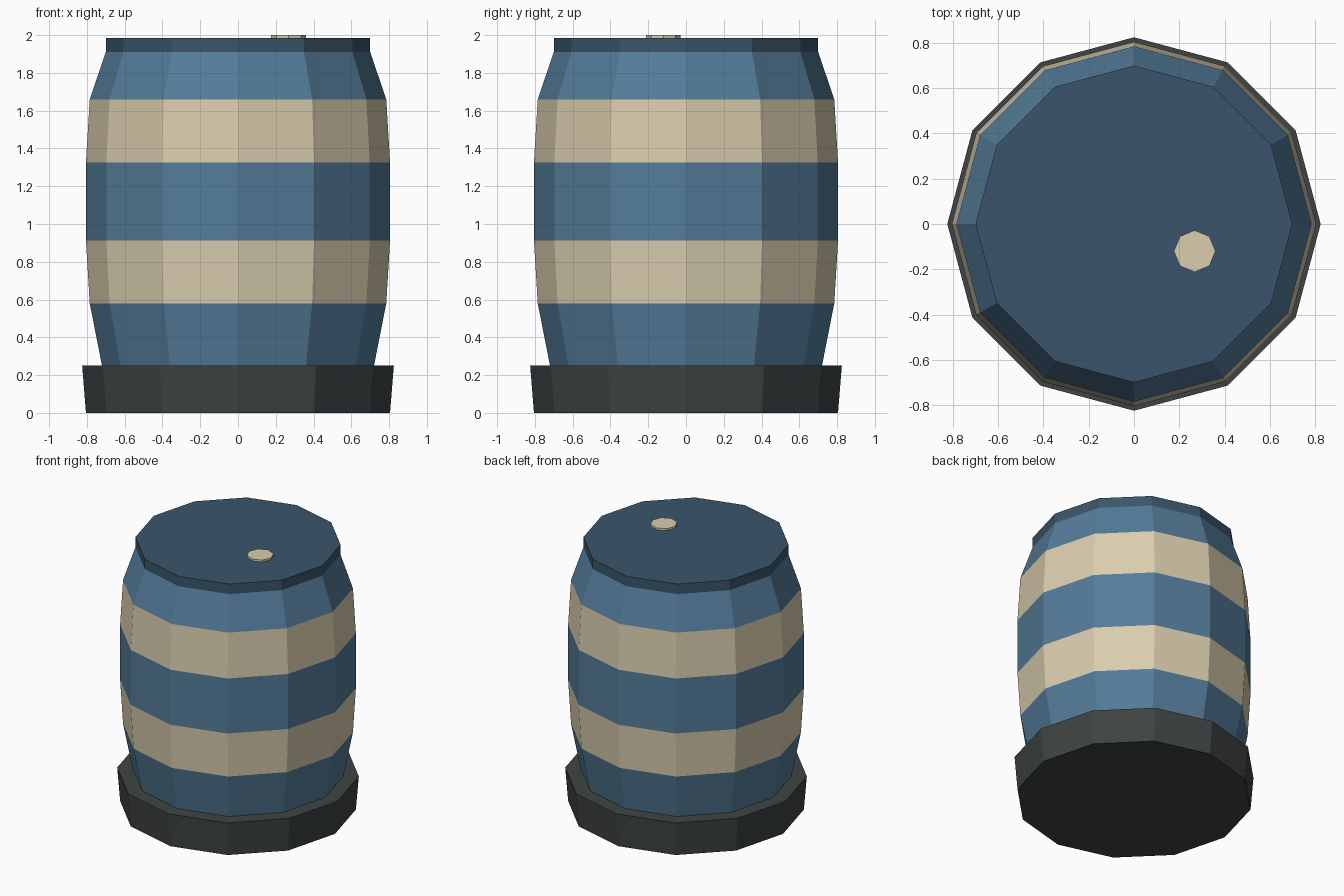
import bpy
import math

cube = bpy.data.objects.get("Cube")
if cube:
    bpy.data.objects.remove(cube, do_unlink=True)


def make_material(name, srgb):
    colour = [((c / 255 + 0.055) / 1.055) ** 2.4 for c in srgb] + [1]
    mat = bpy.data.materials.new(name)
    mat.use_nodes = True
    mat.diffuse_color = colour
    mat.node_tree.nodes["Principled BSDF"].inputs["Base Color"].default_value = colour
    return mat


BLUE = make_material("barrel blue", (84, 124, 154))
NAVY = make_material("lid dark blue", (58, 85, 107))
CREAM = make_material("stripe cream", (218, 205, 174))
GREY = make_material("base dark grey", (62, 68, 67))


def lathe(name, profile, materials, sides=12, centre=(0, 0), cap_bottom=False, cap_top=False):
    """Spin (radius, z) points into flat-sided rings; materials cycle by ring."""
    verts, faces, slots = [], [], []
    for radius, z in profile:
        for i in range(sides):
            a = math.tau * i / sides
            verts.append((centre[0] + radius * math.cos(a),
                          centre[1] + radius * math.sin(a), z))
    for ring in range(len(profile) - 1):
        for i in range(sides):
            j = (i + 1) % sides
            low, high = ring * sides, (ring + 1) * sides
            faces.append((low + i, low + j, high + j, high + i))
            slots.append(ring % len(materials))
    if cap_bottom:
        faces.append(tuple(reversed(range(sides))))
        slots.append(0)
    if cap_top:
        last = (len(profile) - 1) * sides
        faces.append(tuple(range(last, last + sides)))
        slots.append(0)
    mesh = bpy.data.meshes.new(name)
    mesh.from_pydata(verts, [], faces)
    for mat in materials:
        mesh.materials.append(mat)
    mesh.polygons.foreach_set("material_index", slots)
    mesh.update()
    obj = bpy.data.objects.new(name, mesh)
    bpy.context.collection.objects.link(obj)
    return obj


# Flared base tray with a flat ledge around the barrel
lathe("base", [(0.805, 0), (0.825, 0.25), (0.72, 0.25)], [GREY], cap_bottom=True)

# Bulging barrel with alternating blue and cream bands
lathe("barrel_body",
      [(0.72, 0.25), (0.785, 0.58), (0.805, 0.912), (0.805, 1.325),
       (0.785, 1.66), (0.70, 1.91)],
      [BLUE, CREAM])

# Flat lid
lathe("lid", [(0.70, 1.91), (0.70, 1.985)], [NAVY], cap_top=True)

# Small round bung on the lid
lathe("bung", [(0.092, 1.985), (0.092, 2.0)], [CREAM], sides=8,
      centre=(0.268, -0.12), cap_top=True)
